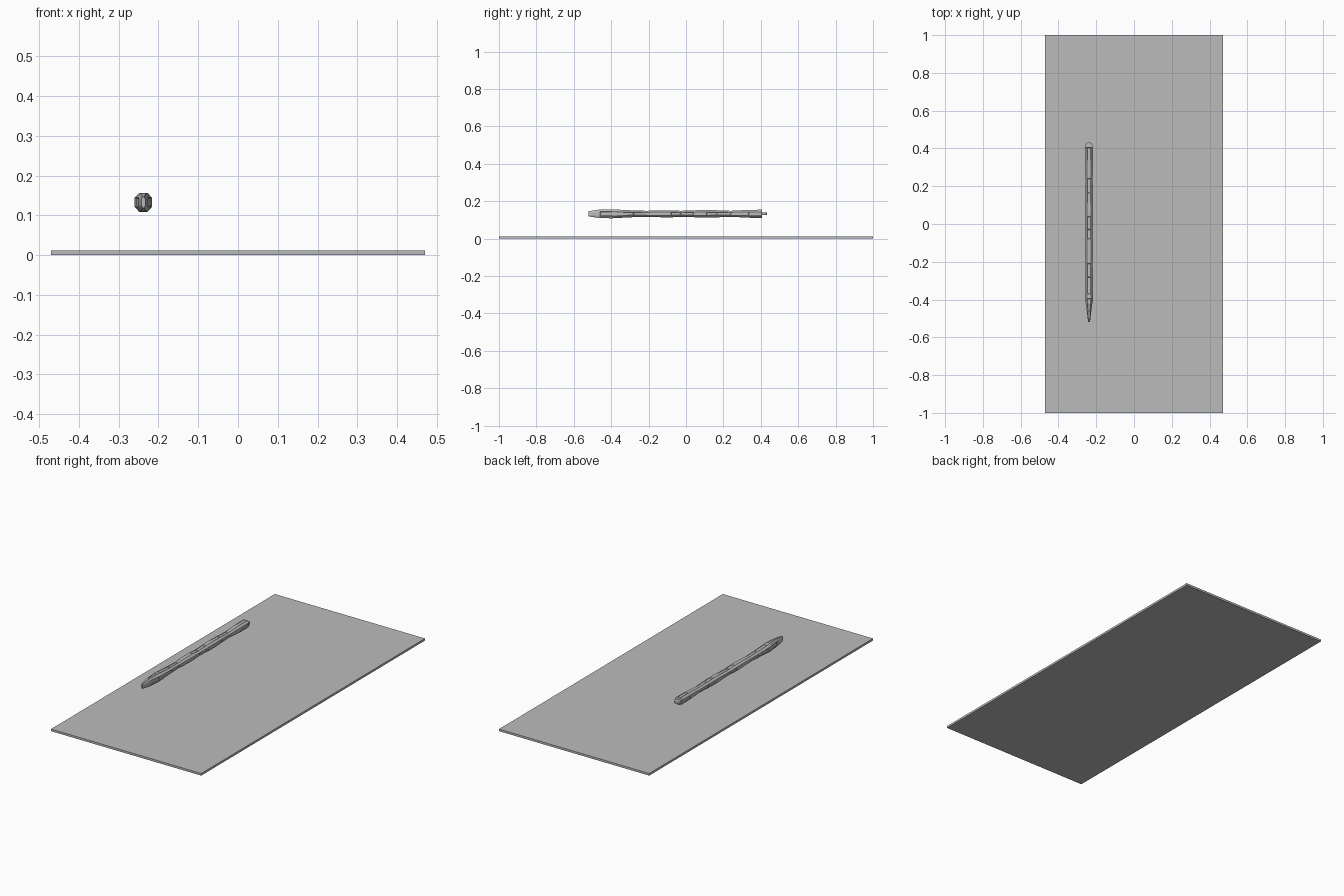
import bpy, bmesh, math

if "Cube" in bpy.data.objects:
    bpy.data.objects.remove(bpy.data.objects["Cube"])

def material(name, v):
    m = bpy.data.materials.new(name)
    m.diffuse_color = (v, v, v, 1)
    m.use_nodes = True
    m.node_tree.nodes["Principled BSDF"].inputs["Base Color"].default_value = m.diffuse_color
    return m

grey = material("neutral_grey", 0.5)
CX, CZ = -0.238, 0.133

def finish(bm, name):
    bmesh.ops.recalc_face_normals(bm, faces=bm.faces)
    me = bpy.data.meshes.new(name)
    bm.to_mesh(me)
    bm.free()
    me.materials.append(grey)
    ob = bpy.data.objects.new(name, me)
    bpy.context.collection.objects.link(ob)
    return ob

# Thin flat base sheet
bm = bmesh.new()
bmesh.ops.create_cube(bm, size=1)
for v in bm.verts:
    v.co = (v.co.x * 0.94, v.co.y * 2.0, (v.co.z + 0.5) * 0.012)
finish(bm, "base_sheet")

# Faceted octagonal grip: (y, half width, half height)
stations = [
    (-0.52, 0.005, 0.014), (-0.46, 0.012, 0.023), (-0.395, 0.021, 0.024),
    (-0.37, 0.022, 0.0225), (-0.28, 0.021, 0.018), (-0.21, 0.019, 0.016),
    (-0.12, 0.022, 0.019), (-0.08, 0.022, 0.019), (-0.03, 0.021, 0.016),
    (0.04, 0.021, 0.018), (0.07, 0.022, 0.020), (0.11, 0.022, 0.020),
    (0.165, 0.021, 0.019), (0.24, 0.019, 0.016), (0.335, 0.022, 0.021),
    (0.405, 0.022, 0.022)]
K = 0.5
octagon = [(1, K), (K, 1), (-K, 1), (-1, K), (-1, -K), (-K, -1), (K, -1), (1, -K)]
bm = bmesh.new()
rings = [[bm.verts.new((CX + a * w, y, CZ + b * h)) for a, b in octagon]
         for y, w, h in stations]
panels = []
for i in range(len(rings) - 1):
    for j in range(8):
        k = (j + 1) % 8
        f = bm.faces.new((rings[i][j], rings[i][k], rings[i + 1][k], rings[i + 1][j]))
        if j % 2 and i in (1, 3, 4, 7, 8, 11, 12, 14):
            panels.append(f)
bm.faces.new(rings[0])
bm.faces.new(rings[-1])
bmesh.ops.recalc_face_normals(bm, faces=bm.faces)
# Shallow sunken panels on the four main sides
bmesh.ops.inset_individual(bm, faces=panels, thickness=0.003, depth=-0.003)
finish(bm, "faceted_handle")

# Flat rounded tab at the rear end
bm = bmesh.new()
outline = [(-0.019, 0.38), (0.019, 0.38)]
outline += [(0.019 * math.cos(math.pi * i / 8), 0.412 + 0.021 * math.sin(math.pi * i / 8))
            for i in range(9)]
f = bm.faces.new([bm.verts.new((CX + x, y, CZ - 0.006)) for x, y in outline])
r = bmesh.ops.extrude_face_region(bm, geom=[f])
for v in r["geom"]:
    if isinstance(v, bmesh.types.BMVert):
        v.co.z += 0.012
finish(bm, "end_tab")
